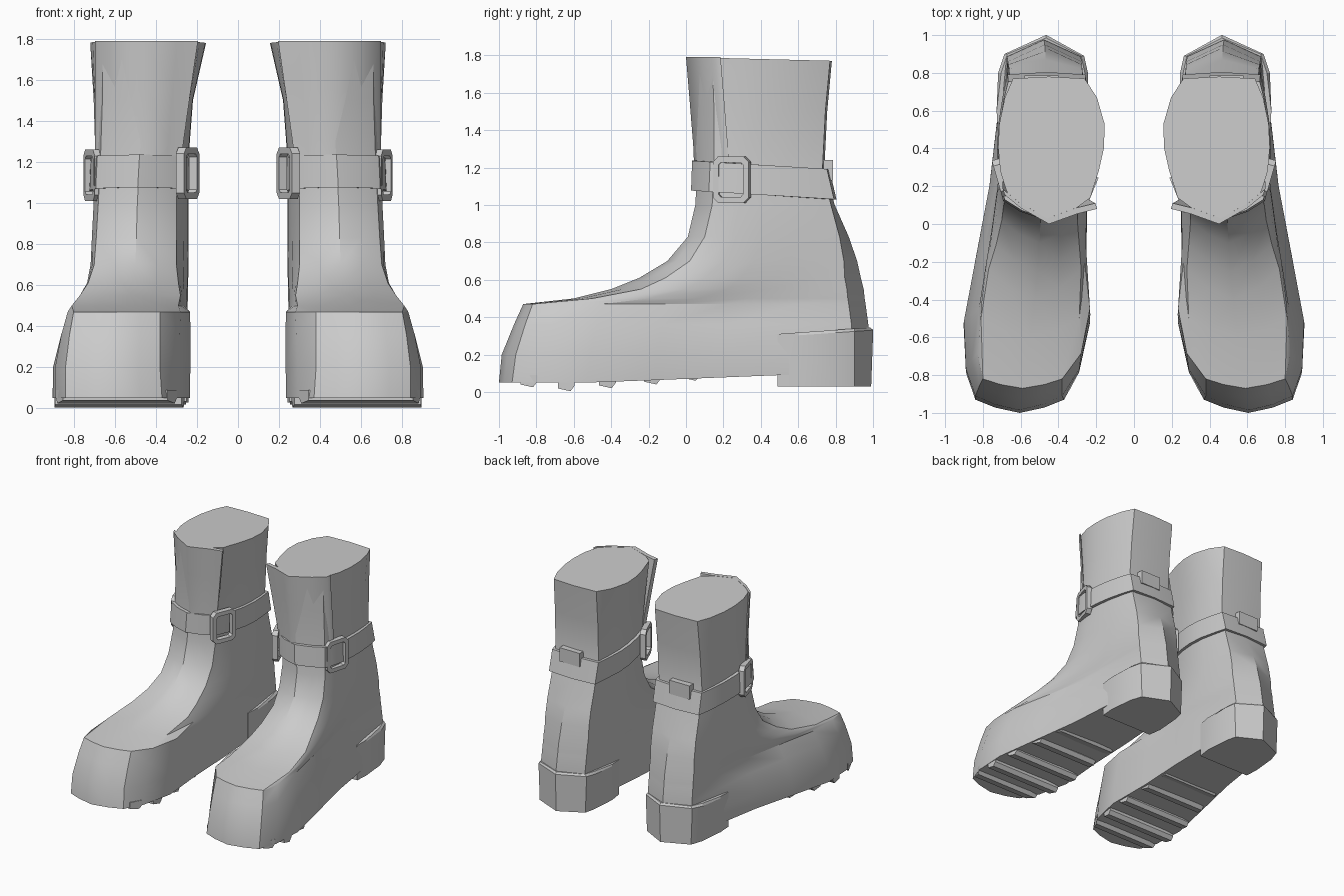
import bpy, bmesh, math
from mathutils import Vector

cube = bpy.data.objects.get("Cube")
if cube:
    bpy.data.objects.remove(cube, do_unlink=True)

leather = bpy.data.materials.new("grey leather")
leather.use_nodes = True
GREY = (0.6, 0.6, 0.6, 1)
leather.diffuse_color = GREY
leather.node_tree.nodes["Principled BSDF"].inputs["Base Color"].default_value = GREY


def loft(name, rings, wrap=False, angle=30):
    """Skin a stack of closed rings, once for each foot."""
    for side, sign in (("left", 1), ("right", -1)):
        bm = bmesh.new()
        loops = [[bm.verts.new((p[0] * sign, p[1], p[2])) for p in r] for r in rings]
        count = len(loops[0])
        pairs = list(zip(loops, loops[1:]))
        if wrap:
            pairs.append((loops[-1], loops[0]))
        for a, b in pairs:
            for i in range(count):
                j = (i + 1) % count
                bm.faces.new((a[i], a[j], b[j], b[i]))
        if not wrap:
            bm.faces.new(loops[0])
            bm.faces.new(loops[-1])
        bmesh.ops.recalc_face_normals(bm, faces=bm.faces)
        mesh = bpy.data.meshes.new(side + "_" + name)
        bm.to_mesh(mesh)
        bm.free()
        mesh.materials.append(leather)
        obj = bpy.data.objects.new(side + "_" + name, mesh)
        bpy.context.collection.objects.link(obj)
        bpy.ops.object.select_all(action='DESELECT')
        obj.select_set(True)
        bpy.context.view_layer.objects.active = obj
        bpy.ops.object.shade_smooth_by_angle(angle=math.radians(angle))


def mix(a, b, t):
    return a + (b - a) * t


def table(points, value):
    """Linear interpolation through a few (key, value) points."""
    for (a, va), (b, vb) in zip(points, points[1:]):
        if value <= b:
            return mix(va, vb, max(0, (value - a) / (b - a)))
    return points[-1][1]


# Sole outline: outer and inner edge along the foot
OUTER = [(-.93, .85), (-.8, .905), (-.6, .912), (-.4, .885), (0, .8), (.35, .74), (.75, .72), (.9, .67)]
INNER = [(-.93, .35), (-.78, .27), (-.5, .23), (-.1, .255), (.6, .24), (.9, .27)]


def outer(y):
    return table(OUTER, y)


def inner(y):
    return table(INNER, y)


# Rows: height, front y, ridge y, back y, ridge inner x, ridge outer x, outer side inset
ROWS = [
    (.06, -1, -.93, .98, .37, .84, 0),
    (.2, -.985, -.91, .98, .38, .84, 0),
    (.36, -.92, -.86, .975, .38, .82, .035),
    (.47, -.87, -.82, .96, .38, .8, .07),
    (.5, -.6, -.5, .955, .29, .81, .06),
    (.55, -.4, -.24, .95, .28, .77, .05),
    (.61, -.25, -.11, .935, .29, .73, .04),
    (.7, -.1, .02, .915, .3, .7, .035),
    (.83, .01, .1, .87, .3, .69, .03),
    (1, .05, .14, .795, .3, .68, .035),
    (1.2, .06, .15, .74, .29, .67, .045),
    (1.5, .04, .15, .755, .26, .66, .035),
    (1.785, .02, .14, .78, .23, .66, .018),
]
STATIONS = (.08, .22, .42, .62, .84)


def body_ring(row):
    z, front_y, ridge_y, back_y, ridge_in, ridge_out, inset = row
    # The heel point flattens, the back narrows and the inner side flares with height
    corner_y = back_y - min(.09, max(.01, .19 - .17 * z))
    back_in, back_out = .285 - .013 * z, .68 - .022 * z
    flare = -.25 * max(0, z - 1.2) ** 2
    swell = 10 if z < .48 else 3
    sides = []
    for edge, front, back, shift in ((outer, ridge_out, back_out, -inset), (inner, ridge_in, back_in, flare)):
        pts = [(front, ridge_y)]
        for t in STATIONS:
            y = mix(ridge_y, corner_y, t)
            bow = min(1, swell * t, 4 * (1 - t))
            pts.append((mix(mix(front, back, t), edge(y) + shift, bow), y))
        sides.append(pts + [(back, corner_y)])
    middle = (ridge_in + ridge_out) / 2
    quarter = [(mix(middle, x, .55), mix(front_y, ridge_y, .4)) for x in (ridge_in, ridge_out)]
    heel_point = ((back_in + back_out) / 2, back_y)
    flat = [quarter[0], (middle, front_y), quarter[1]] + sides[0] + [heel_point] + sides[1][::-1]
    return [Vector((x, y, z)) for x, y in flat]


def ring_at(z):
    keys = [r[0] for r in ROWS]
    return body_ring([table(list(zip(keys, col)), z) for col in zip(*ROWS)])


# Boot body, with the sole rising towards the arch
rings = [body_ring(r) for r in ROWS]
for p in rings[0]:
    p.z = .05 + .04 * max(0, p.y + .5)
for p in rings[-1]:
    p.z = 1.79 - .025 * p.y
loft("boot_body", rings)


# Heel block with a raised counter
def heel_ring(z, rise, grow):
    pts = [(inner(.49) + .012, .49), (inner(.6), .6), (inner(.8) - grow, .8), (.28 - grow, .89),
           (.465, .985 + grow), (.67 + grow, .9), (outer(.8) + grow, .8), (outer(.6), .6),
           (outer(.49) - .012, .49)]
    return [Vector((x, y, z + rise * (y - .49))) for x, y in pts]


loft("heel", [heel_ring(.03, 0, .005), heel_ring(.295, .07, .016), heel_ring(.31, .07, 0)], angle=20)

# Tread bars across the sole
for i, (y, z) in enumerate([(-.84, .025), (-.64, .004), (-.42, .02), (-.18, .04), (.03, .06)]):
    half, top = .045, .09
    section = [(y - half, top), (y - half, z + .015), (y + half / 2, z), (y + half, z + .03), (y + half, top)]
    loft("tread_" + "abcde"[i], [[(edge(sy) + shift, sy, sz) for sy, sz in section]
                                 for edge, shift in ((inner, .018), (outer, -.018))])


# Ankle strap, sloping down to the back
def strap_ring(z, grow):
    centre = Vector((.47, .42, 0))
    pts = []
    for p in ring_at(z):
        out = Vector((p.x - centre.x, p.y - centre.y, 0)).normalized() * grow
        pts.append(Vector((p.x + out.x, p.y + out.y, z + .02 - .065 * p.y)))
    return pts


low, high, proud = 1.06, 1.22, .026
loft("ankle_strap", [strap_ring(low, 0), strap_ring(low, proud), strap_ring(high, proud),
                     strap_ring(high, 0)], wrap=True)


# Buckle frames on both sides of the strap
def buckle(name, x, y, z, yaw):
    c, s = math.cos(math.radians(yaw)), math.sin(math.radians(yaw))

    def loop(inset, offset):
        w, h, cut = .1 - inset, .125 - inset, .03 - inset / 2
        flat = [(-w + cut, -h), (w - cut, -h), (w, -h + cut), (w, h - cut),
                (w - cut, h), (-w + cut, h), (-w, h - cut), (-w, -h + cut)]
        return [(x + u * c + offset * s, y + u * s - offset * c, z + v) for u, v in flat]

    rim, depth = .032, .021
    loft(name, [loop(0, -depth), loop(0, depth), loop(rim, depth), loop(rim, -depth)], wrap=True)


buckle("outer_buckle", .705, .245, 1.135, 74)
buckle("inner_buckle", .245, .16, 1.145, 112)


# Front flap standing proud of the shaft
def flap_ring(z, tip, y):
    front = [(tip, y + .08), (mix(tip, .45, .4), y + .055), (.45, y), (.6, y + .085), (.685, y + .155)]
    back = [(px + .01, py + .03) for px, py in front[::-1]]
    return [(px, py, z) for px, py in front + back]


loft("front_flap", [flap_ring(1.14, .285, .045), flap_ring(1.3, .265, .04),
                    flap_ring(1.55, .23, .02), flap_ring(1.79, .195, 0)], angle=60)

# Loose strap end at the back
loft("strap_end", [[(x, y, z) for x, y in ((.4, .735), (.58, .735), (.58, .785), (.4, .785))]
                   for z in (1.13, 1.24)])
